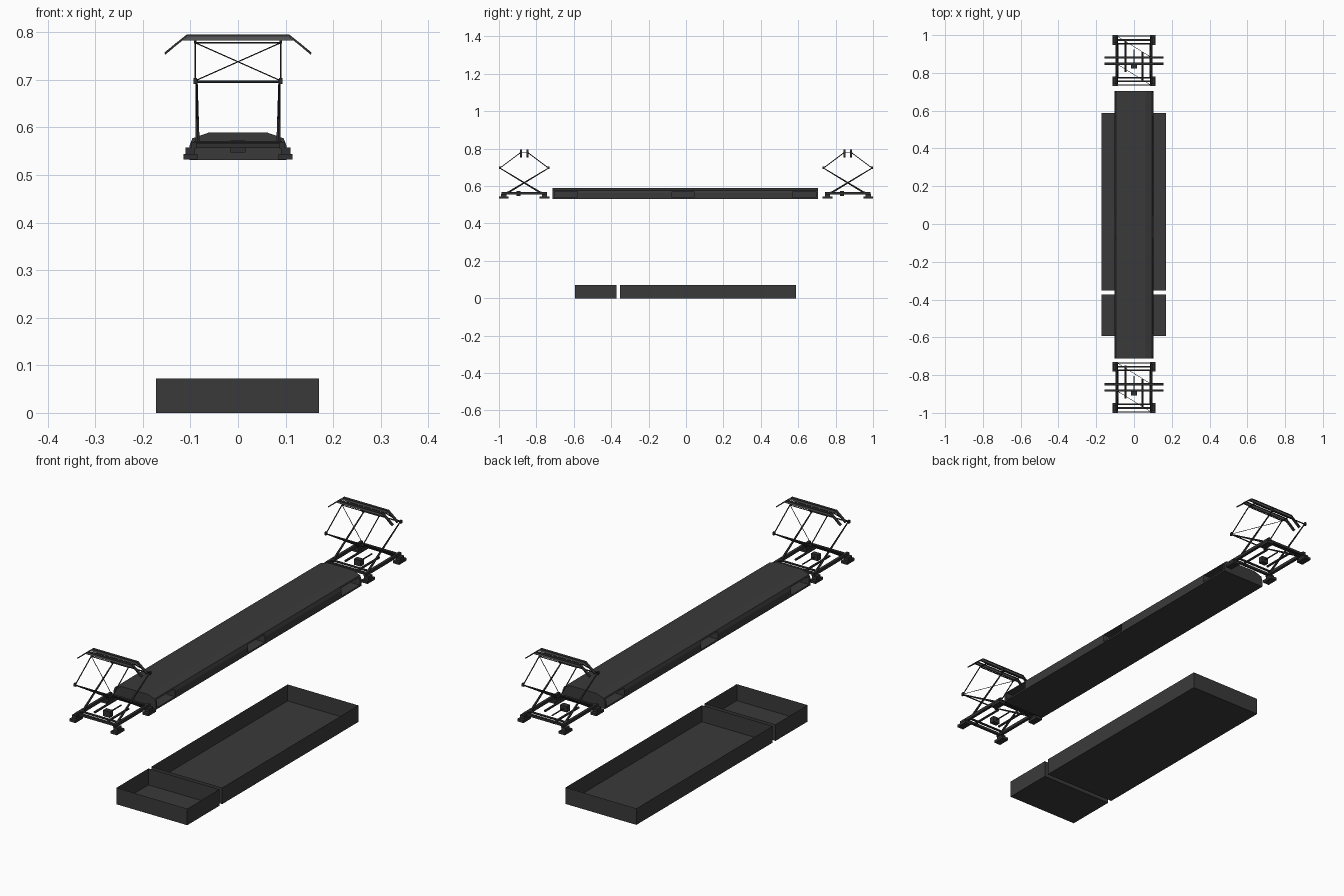
import bpy, bmesh, math
from mathutils import Vector

if "Cube" in bpy.data.objects:
    bpy.data.objects.remove(bpy.data.objects["Cube"])


def material(name, v):
    m = bpy.data.materials.new(name)
    m.diffuse_color = (v, v, v, 1)
    m.use_nodes = True
    m.node_tree.nodes["Principled BSDF"].inputs["Base Color"].default_value = m.diffuse_color
    return m


BODY = material("dark grey", 0.042)
FRAME = material("charcoal", 0.030)
STRIP = material("contact strip grey", 0.10)


def finish(bm, name, mat):
    me = bpy.data.meshes.new(name)
    bmesh.ops.recalc_face_normals(bm, faces=bm.faces)
    bm.to_mesh(me)
    bm.free()
    ob = bpy.data.objects.new(name, me)
    me.materials.append(mat)
    bpy.context.collection.objects.link(ob)
    return ob


def add_box(bm, x0, x1, y0, y1, z0, z1):
    vs = bmesh.ops.create_cube(bm, size=1)["verts"]
    for v in vs:
        v.co = Vector((x0 if v.co.x < 0 else x1, y0 if v.co.y < 0 else y1,
                       z0 if v.co.z < 0 else z1))
    return vs


def add_rod(bm, a, b, r0, r1=None, sides=6):
    a, b = Vector(a), Vector(b)
    d = b - a
    vs = bmesh.ops.create_cone(bm, cap_ends=True, segments=sides, radius1=r0,
                               radius2=r0 if r1 is None else r1, depth=d.length)["verts"]
    q = d.to_track_quat('Z', 'Y')
    for v in vs:
        v.co = q @ v.co + (a + b) / 2


def add_prism(bm, profile, y0, y1):
    # extrude an (x, z) outline along y
    f = bm.faces.new([bm.verts.new((x, y0, z)) for x, z in profile])
    ext = bmesh.ops.extrude_face_region(bm, geom=[f])["geom"]
    for v in ext:
        if isinstance(v, bmesh.types.BMVert):
            v.co.y = y1


# Open underfloor trays made of thin sheet
for name, y0, y1 in (("front_tray", -0.593, -0.372), ("main_tray", -0.352, 0.588)):
    bm = bmesh.new()
    add_box(bm, -0.172, 0.17, y0, y1, 0, 0.072)
    bm.normal_update()
    bmesh.ops.delete(bm, geom=[f for f in bm.faces if f.normal.z > 0.5], context='FACES')
    finish(bm, name, BODY)

# Long roof box with chamfered shoulders
half = [(0.102, 0.531), (0.102, 0.562), (0.096, 0.577), (0.062, 0.589)]
bm = bmesh.new()
add_prism(bm, half + [(-x, z) for x, z in reversed(half)], -0.713, 0.705)
roof = finish(bm, "roof_box", BODY)

# Vent recesses cut in both sides of the roof box
bm = bmesh.new()
for y0, y1 in ((-0.703, -0.58), (-0.076, 0.042), (0.57, 0.695)):
    for s in (-1, 1):
        add_box(bm, *sorted((s * 0.03, s * 0.13)), y0, y1, 0.538, 0.571)
cutter = finish(bm, "vent_cutter", BODY)
cutter.hide_render = True
cut = roof.modifiers.new("vents", 'BOOLEAN')
cut.operation = 'DIFFERENCE'
cut.solver = 'EXACT'
cut.object = cutter
bpy.context.view_layer.objects.active = roof
roof.select_set(True)
bpy.ops.object.modifier_apply(modifier="vents")
bpy.data.objects.remove(cutter)


def pantograph(label, cy):
    # base frame with feet
    bm = bmesh.new()
    for sx in (-1, 1):
        for sy in (-1, 1):
            x, y = sx * 0.1, cy + sy * 0.109
            add_box(bm, x - 0.015, x + 0.015, y - 0.026, y + 0.026, 0.533, 0.544)
            add_box(bm, x - 0.010, x + 0.010, y - 0.014, y + 0.014, 0.544, 0.558)
        add_box(bm, sx * 0.092 - 0.006, sx * 0.092 + 0.006, cy - 0.122, cy + 0.122, 0.556, 0.569)
    for sy in (-1, 1):
        y = cy + sy * 0.109
        add_box(bm, -0.092, 0.092, y - 0.005, y + 0.005, 0.557, 0.567)
    finish(bm, label + "_base_frame", FRAME)

    # springs, drive rod and control block between the frame bars
    bm = bmesh.new()
    add_rod(bm, (-0.045, cy - 0.06, 0.562), (-0.045, cy + 0.115, 0.562), 0.005)
    add_rod(bm, (0.045, cy - 0.109, 0.562), (0.045, cy + 0.045, 0.562), 0.005)
    add_rod(bm, (0, cy - 0.03, 0.56), (0, cy + 0.06, 0.56), 0.003)
    add_box(bm, -0.016, 0.016, cy - 0.042, cy - 0.02, 0.547, 0.573)
    finish(bm, label + "_drive", FRAME)

    # crossing lower arms, elbow tubes and upper arms
    bm = bmesh.new()
    for sy in (-1, 1):
        base, elbow, top = cy - sy * 0.09, cy + sy * 0.13, cy + sy * 0.018
        add_rod(bm, (-0.092, base, 0.566), (0.092, base, 0.566), 0.005)
        add_rod(bm, (-0.093, elbow, 0.696), (0.093, elbow, 0.696), 0.0028)
        add_rod(bm, (-0.09, top, 0.778), (0.09, top, 0.778), 0.002)
        for sx in (-1, 1):
            add_rod(bm, (sx * 0.085, base, 0.563), (sx * 0.087, elbow, 0.696), 0.005, 0.0025)
            add_rod(bm, (sx * 0.09, elbow, 0.696), (sx * 0.09, top, 0.78), 0.0022)
            add_box(bm, sx * 0.09 - 0.004, sx * 0.09 + 0.004,
                    elbow - 0.005, elbow + 0.005, 0.691, 0.704)
        # diagonal brace
        add_rod(bm, (-sy * 0.09, elbow, 0.698), (sy * 0.09, top, 0.778), 0.0013)
    finish(bm, label + "_arms", FRAME)

    # collector head: two curved bars with grey contact strips
    bars, strips = bmesh.new(), bmesh.new()
    line = [(0.155, 0.757), (0.132, 0.776), (0.108, 0.795)]
    outer = line + [(-x, z) for x, z in reversed(line)]
    inner = [(x * 0.985, z - 0.004) for x, z in outer]
    for sy in (-1, 1):
        y = cy + sy * 0.017
        add_prism(bars, outer + inner[::-1], y - 0.006, y + 0.006)
        add_prism(strips, [(0.106, 0.791), (0.116, 0.783), (-0.116, 0.783), (-0.106, 0.791)],
                  y - 0.004, y + 0.004)
        for sx in (-1, 1):
            add_rod(bars, (sx * 0.09, y, 0.776), (sx * 0.09, y, 0.791), 0.003)
    for sx in (-1, 1):
        add_rod(bars, (sx * 0.09, cy - 0.02, 0.778), (sx * 0.09, cy + 0.02, 0.778), 0.0025)
    finish(bars, label + "_collector_bars", FRAME)
    finish(strips, label + "_contact_strips", STRIP)


pantograph("front_pantograph", -0.865)
pantograph("rear_pantograph", 0.865)
